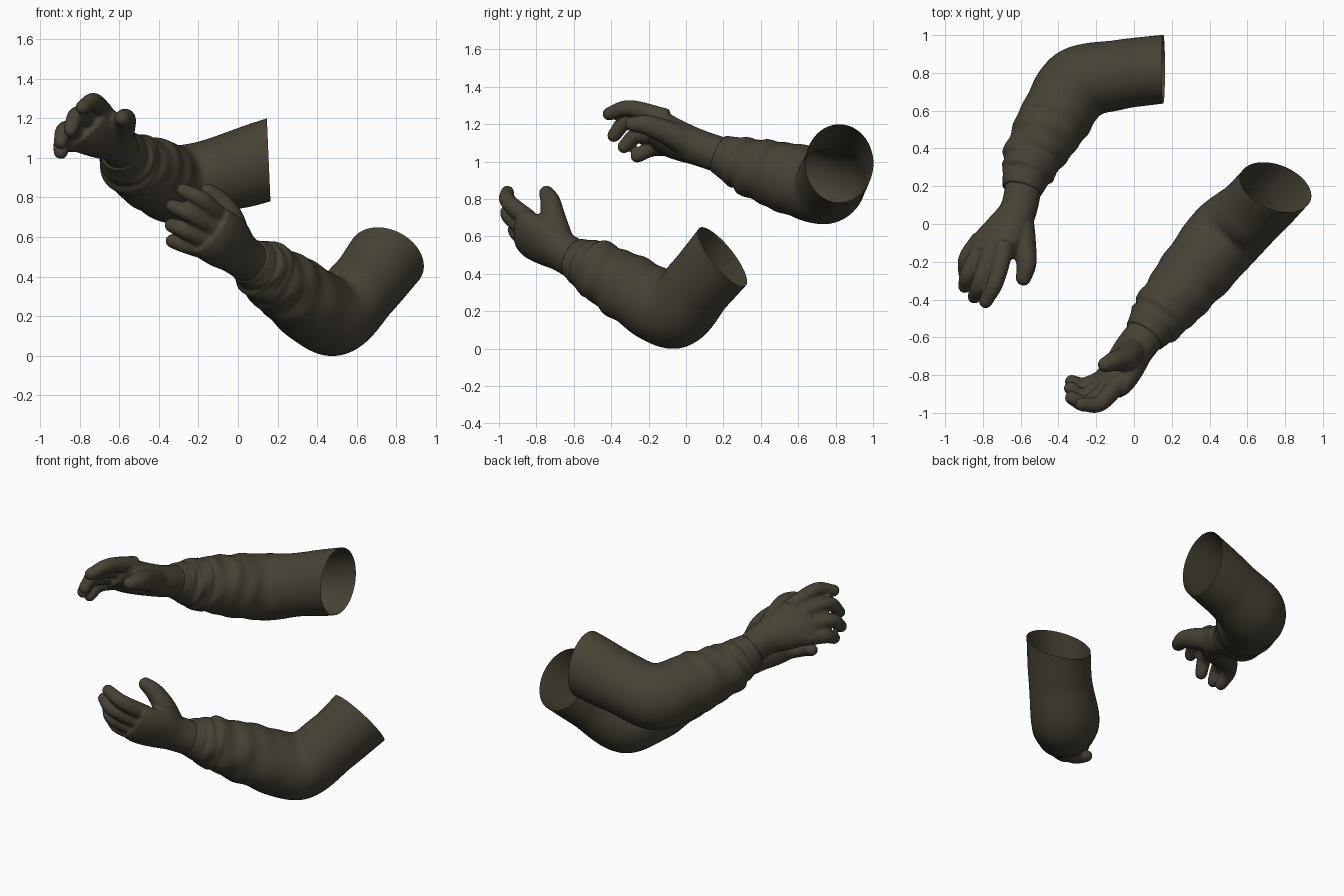
import bpy, bmesh, math
from mathutils import Vector

cube = bpy.data.objects.get("Cube")
if cube:
    bpy.data.objects.remove(cube)

COLOUR = (0.065, 0.055, 0.036, 1.0)
olive = bpy.data.materials.new("dark olive cloth")
olive.use_nodes = True
olive.diffuse_color = COLOUR
olive.node_tree.nodes["Principled BSDF"].inputs["Base Color"].default_value = COLOUR


def spline(points, steps):
    """Catmull-Rom samples through points of any dimension."""
    pts = [Vector(p) for p in points]
    pts = [2 * pts[0] - pts[1]] + pts + [2 * pts[-1] - pts[-2]]
    out = []
    for a, b, c, d in zip(pts, pts[1:], pts[2:], pts[3:]):
        for i in range(steps):
            t = i / steps
            out.append(b + (c - a) * (t / 2) + (2 * a - 5 * b + 4 * c - d) * (t * t / 2)
                       + (3 * b - a - 3 * c + d) * (t ** 3 / 2))
    return out + [pts[-2]]


def tangents(centres, span=1):
    n = len(centres) - 1
    return [(centres[min(i + span, n)] - centres[max(i - span, 0)]).normalized()
            for i in range(n + 1)]


def loft(bm, rings, closed):
    """Skin a list of vertex rings, optionally capping both ends."""
    rows = [[bm.verts.new(p) for p in ring] for ring in rings]
    n = len(rows[0])
    for a, b in zip(rows, rows[1:]):
        for j in range(n):
            k = (j + 1) % n
            bm.faces.new((a[j], a[k], b[k], b[j]))
    if closed:
        bm.faces.new(rows[0][::-1])
        bm.faces.new(rows[-1])


def finish(bm, name):
    bmesh.ops.recalc_face_normals(bm, faces=bm.faces)
    mesh = bpy.data.meshes.new(name)
    bm.to_mesh(mesh)
    bm.free()
    mesh.materials.append(olive)
    for poly in mesh.polygons:
        poly.use_smooth = True
    obj = bpy.data.objects.new(name, mesh)
    bpy.context.scene.collection.objects.link(obj)
    return obj


def ramp(x, lo, hi):
    t = min(max((x - lo) / (hi - lo), 0), 1)
    return t * t * (3 - 2 * t)


def bump(x, centre, width):
    return math.exp(-((x - centre) / width) ** 2)


def folds(s, ang):
    """Cloth relief: diagonal creases on the forearm and ridges at the cuff."""
    creases = 0.004 * ramp(s, 0.4, 0.65) * (1 - ramp(s, 0.88, 0.95))
    h = creases * math.sin(60 * s + 2.2 * math.sin(ang))
    h += creases * math.sin(38 * s - 1.7 * math.cos(ang) + 2 * ang)
    h += 0.008 * bump(s + 0.015 * math.sin(ang), 0.8, 0.018)
    h += 0.007 * bump(s + 0.01 * math.cos(ang), 0.87, 0.015)
    return h


def sleeve(name, path, rim_normal, rim_stretch):
    """Open-ended sleeve from shoulder rim to cuff."""
    samples = spline(path, 20)
    centres = [p.to_3d() for p in samples]
    tans = tangents(centres, 17)
    inward = -Vector(rim_normal).normalized()
    side = inward.orthogonal()
    rings, last = [], len(samples) - 1
    for i, (p, c) in enumerate(zip(samples, centres)):
        s = i / last
        t = inward.lerp(tans[i], ramp(s, 0, 0.22)).normalized()
        side = (side - t * side.dot(t)).normalized()
        up = t.cross(side)
        ring = []
        for j in range(64):
            ang = math.tau * j / 64
            v = (side * math.cos(ang) + up * math.sin(ang)) * (p[3] + folds(s, ang))
            v.z *= 1 + rim_stretch * (1 - ramp(s, 0, 0.3))
            ring.append(c + v)
        rings.append(ring)
    # cuff hem turned in against the wrist
    rings.append([centres[-1] + (v - centres[-1]) * 0.85 for v in rings[-1]])
    bm = bmesh.new()
    loft(bm, rings, False)
    return finish(bm, name)


def digit(bm, path, r0, r1):
    """Tapered finger with a rounded tip."""
    centres = spline(path, 6)
    tans = tangents(centres)
    n = len(centres) - 1
    radii = [r0 + (r1 - r0) * i / n for i in range(n + 1)]
    tip, end = centres[-1], tans[-1]
    for a in (0.35, 0.7, 1.05, 1.35):
        centres.append(tip + end * r1 * math.sin(a))
        tans.append(end)
        radii.append(r1 * math.cos(a))
    side = tans[0].orthogonal()
    rings = []
    for c, t, r in zip(centres, tans, radii):
        side = (side - t * side.dot(t)).normalized()
        up = t.cross(side)
        rings.append([c + (side * math.cos(a) + up * math.sin(a)) * r
                      for a in (math.tau * j / 14 for j in range(14))])
    loft(bm, rings, True)


def hand(name, palm, across, fingers, thumb):
    """Palm, fingers and thumb fused into one smooth skin."""
    bm = bmesh.new()
    samples = spline(palm, 5)
    centres = [Vector(q[:3]) for q in samples]
    rings = []
    for p, c, t in zip(samples, centres, tangents(centres)):
        w = Vector(across)
        w = (w - t * w.dot(t)).normalized()
        d = t.cross(w)
        rings.append([c + w * math.cos(a) * p[3] + d * math.sin(a) * p[4]
                      for a in (math.tau * j / 28 for j in range(28))])
    loft(bm, rings, True)
    for path in fingers:
        digit(bm, path, 0.052, 0.037)
    digit(bm, thumb, 0.08, 0.042)
    obj = finish(bm, name)
    fuse = obj.modifiers.new("fuse", "REMESH")
    fuse.mode = "VOXEL"
    fuse.voxel_size = 0.009
    fuse.use_smooth_shade = True
    soften = obj.modifiers.new("soften", "SMOOTH")
    soften.factor = 0.5
    soften.iterations = 5


# Right arm
sleeve("right_sleeve",
       [(.155, .82, .99, .182), (-.08, .79, .92, .184), (-.3, .735, .865, .2),
        (-.44, .52, .92, .185), (-.545, .335, .975, .15), (-.595, .18, 1.04, .105)],
       (1, .0, .05), .15)
hand("right_hand",
     [(-.575, .26, 1.01, .098, .098), (-.61, .08, 1.07, .1, .095), (-.675, -.03, 1.11, .13, .092),
      (-.735, -.11, 1.145, .148, .088), (-.775, -.17, 1.17, .14, .065)],
     (.16, -.05, .15),
     [[(-.68, -.1, 1.23), (-.73, -.3, 1.285), (-.785, -.41, 1.255)],
      [(-.75, -.13, 1.2), (-.815, -.31, 1.215), (-.845, -.385, 1.14)],
      [(-.8, -.12, 1.14), (-.875, -.26, 1.14), (-.895, -.33, 1.08)],
      [(-.81, -.08, 1.08), (-.885, -.18, 1.07), (-.895, -.26, 1.03)]],
     [(-.61, .03, 1.09), (-.585, -.1, 1.155), (-.57, -.21, 1.195), (-.585, -.285, 1.2)])

# Left arm
sleeve("left_sleeve",
       [(.75, .195, .49, .198), (.632, .07, .342, .188), (.477, -.07, .203, .204),
        (.28, -.31, .325, .183), (.14, -.48, .425, .152), (.055, -.59, .48, .113)],
       (.3, .75, .6), 0)
hand("left_hand",
     [(.09, -.55, .45, .105, .105), (.0, -.665, .52, .115, .1), (-.05, -.75, .565, .138, .092),
      (-.105, -.83, .605, .145, .085), (-.145, -.88, .635, .138, .063)],
     (.08, -.05, .17),
     [[(-.08, -.84, .69), (-.18, -.95, .785), (-.275, -.955, .835)],
      [(-.13, -.87, .65), (-.25, -.95, .72), (-.33, -.92, .755)],
      [(-.15, -.85, .58), (-.27, -.91, .635), (-.335, -.87, .66)],
      [(-.14, -.81, .53), (-.26, -.855, .56), (-.33, -.835, .58)]],
     [(-.01, -.68, .58), (-.04, -.71, .7), (-.1, -.725, .785), (-.15, -.745, .83)])
